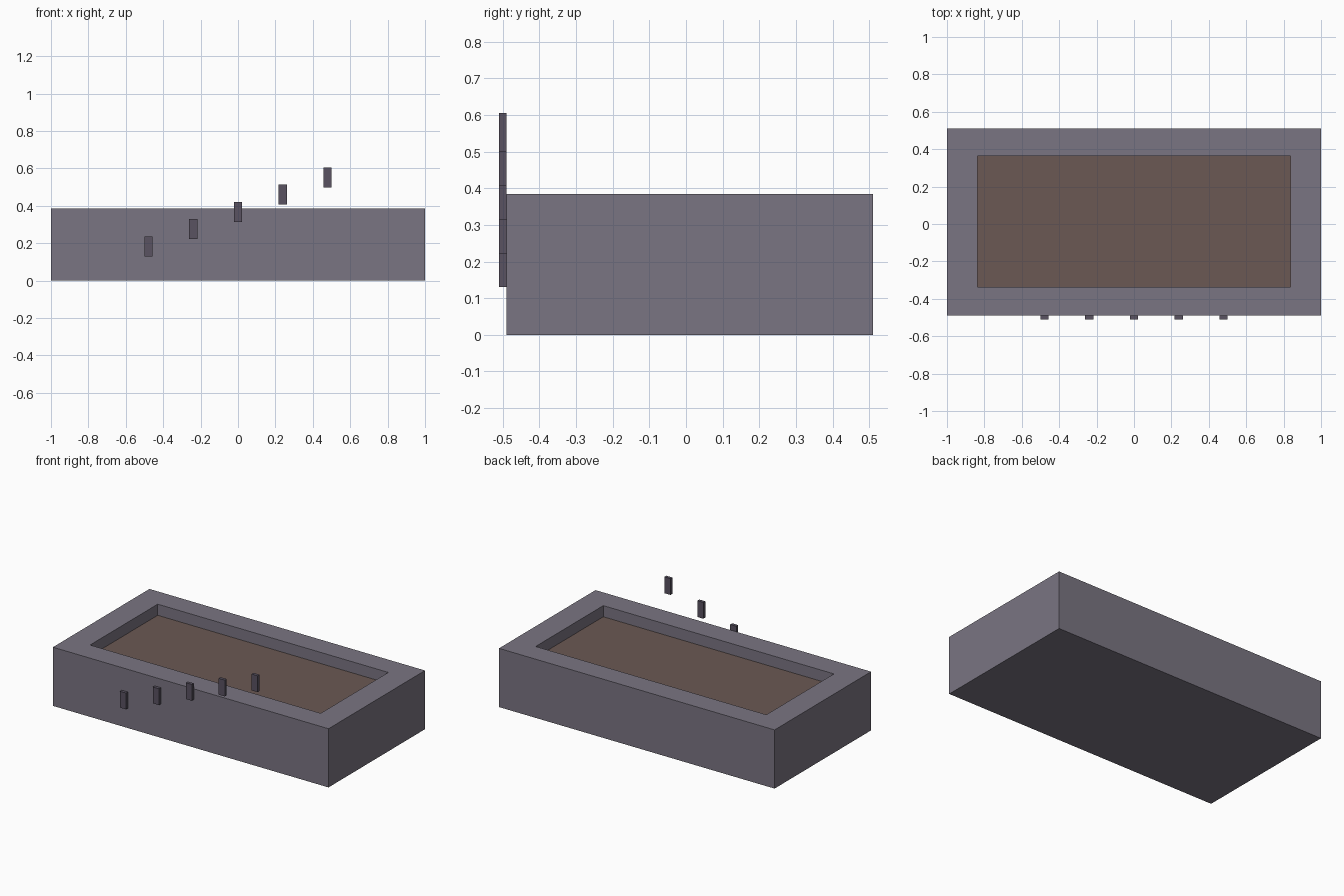
import bpy, bmesh

if "Cube" in bpy.data.objects:
    bpy.data.objects.remove(bpy.data.objects["Cube"])


def material(name, rgb):
    m = bpy.data.materials.new(name)
    m.diffuse_color = (*rgb, 1)
    m.use_nodes = True
    m.node_tree.nodes["Principled BSDF"].inputs["Base Color"].default_value = m.diffuse_color
    return m


STONE = material("grey_stone", (0.195, 0.178, 0.223))
SOIL = material("brown_soil", (0.147, 0.098, 0.087))
DARK = material("dark_grey", (0.100, 0.085, 0.120))


def box(name, lo, hi, mat):
    bm = bmesh.new()
    bmesh.ops.create_cube(bm, size=1)
    for v in bm.verts:
        v.co = [(a + b) / 2 + c * (b - a) for a, b, c in zip(lo, hi, v.co)]
    mesh = bpy.data.meshes.new(name)
    bm.to_mesh(mesh)
    bm.free()
    mesh.materials.append(mat)
    obj = bpy.data.objects.new(name, mesh)
    bpy.context.collection.objects.link(obj)
    return obj


# Trough: solid block with its top face inset and pushed down
trough = box("trough", (-1, -0.49, 0), (1, 0.51, 0.385), STONE)
bm = bmesh.new()
bm.from_mesh(trough.data)
top = max(bm.faces, key=lambda f: f.calc_center_median().z)
bmesh.ops.inset_region(bm, faces=[top], thickness=0.15)
for v in top.verts:
    v.co.x = 0.837 if v.co.x > 0 else -0.837
    v.co.y = 0.363 if v.co.y > 0 else -0.338
floor = bmesh.ops.extrude_discrete_faces(bm, faces=[top])["faces"][0]
for v in floor.verts:
    v.co.z = 0.312

# Filling: the recessed floor is brown
trough.data.materials.append(SOIL)
floor.material_index = 1
bm.to_mesh(trough.data)
bm.free()

# Rising row of small plates along the front
for i in range(5):
    x, z = -0.478 + 0.239 * i, 0.13 + 0.0922 * i
    box(f"front_plate_{i + 1}", (x - 0.022, -0.51, z), (x + 0.022, -0.49, z + 0.107), DARK)
